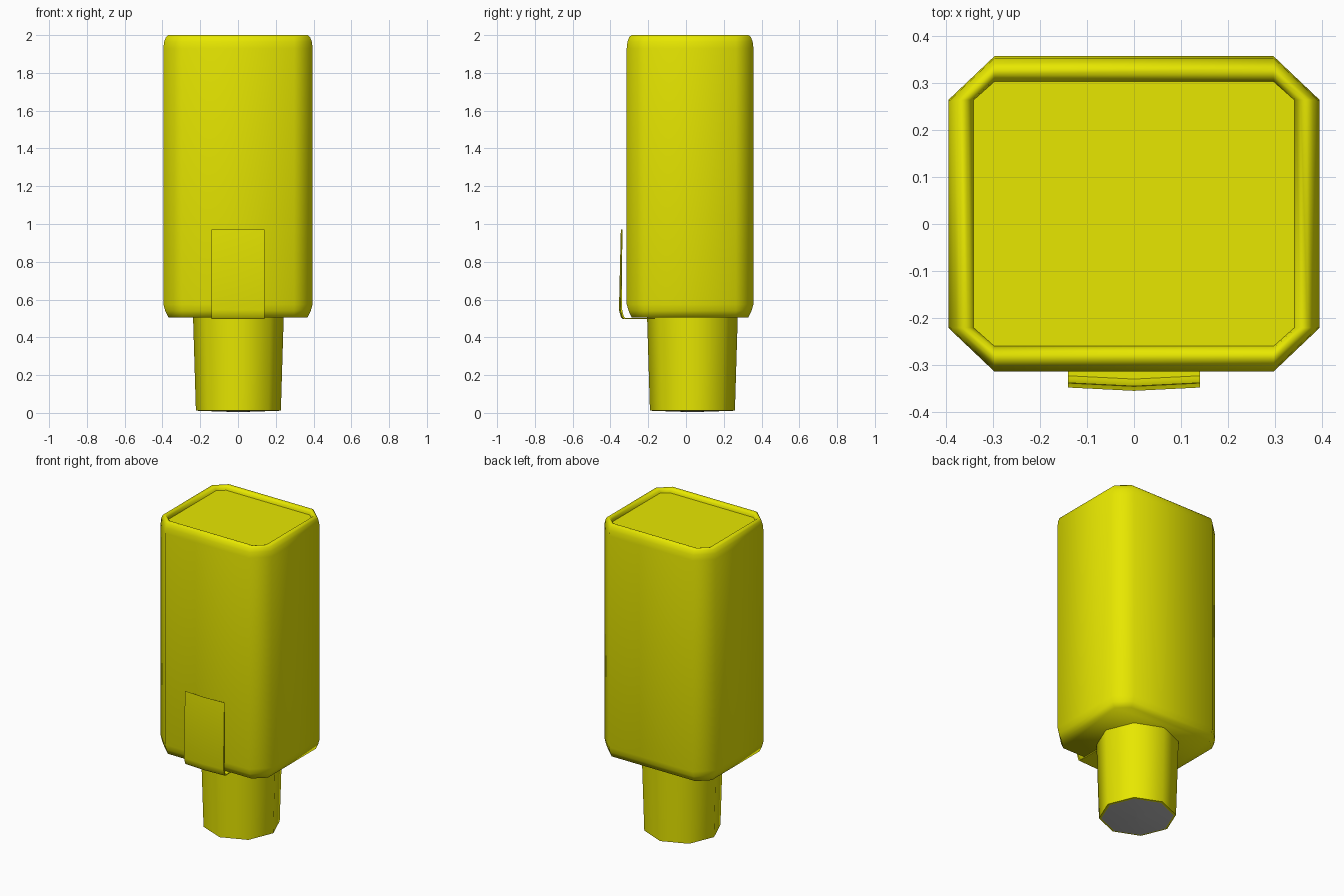
import bpy, bmesh, math

if "Cube" in bpy.data.objects:
    bpy.data.objects.remove(bpy.data.objects["Cube"])


def material(name, rgb):
    m = bpy.data.materials.new(name)
    m.diffuse_color = (*rgb, 1)
    m.use_nodes = True
    m.node_tree.nodes["Principled BSDF"].inputs["Base Color"].default_value = m.diffuse_color
    return m


YELLOW = material("yellow", (0.80, 0.80, 0.0))
GREY = material("grey", (0.5, 0.5, 0.5))


def finish(name, bm, mats, angle=50):
    bmesh.ops.recalc_face_normals(bm, faces=bm.faces)
    me = bpy.data.meshes.new(name)
    bm.to_mesh(me)
    bm.free()
    for m in mats:
        me.materials.append(m)
    ob = bpy.data.objects.new(name, me)
    bpy.context.collection.objects.link(ob)
    bpy.ops.object.select_all(action='DESELECT')
    ob.select_set(True)
    bpy.context.view_layer.objects.active = ob
    bpy.ops.object.shade_smooth_by_angle(angle=math.radians(angle))
    return ob


def loft(rings):
    """Skin a stack of equal-length rings and cap both ends."""
    bm = bmesh.new()
    loops = [[bm.verts.new(p) for p in r] for r in rings]
    for a, b in zip(loops, loops[1:]):
        n = len(a)
        for i in range(n):
            j = (i + 1) % n
            bm.faces.new((a[i], a[j], b[j], b[i]))
    bm.faces.new(loops[0][::-1])
    bm.faces.new(loops[-1])
    return bm


def body_ring(d, z):
    """Rectangle with cut corners, its sides pulled in by d."""
    cx, cb, cf = 0.297, 0.264, -0.221
    hx, yb, yf = 0.395 - d, 0.357 - d, -0.314 + d
    pts = [(cx, yf), (hx, cf), (hx, cb), (cx, yb),
           (-cx, yb), (-hx, cb), (-hx, cf), (-cx, yf)]
    return [(x, y, z) for x, y in pts]


# Body: rounded bottom edge, straight walls, rounded rim, sunken lid
profile = [(0.027, 0.505), (0.010, 0.54), (0, 0.575), (0, 1.93),
           (0.004, 1.965), (0.014, 1.99), (0.026, 2.0),
           (0.040, 1.997), (0.050, 1.988), (0.054, 1.972)]
finish("body", loft([body_ring(d, z) for d, z in profile]), [YELLOW], 73)


# Neck: tapered eight-sided plug with a grey, slightly pointed end
def neck_ring(r, z):
    return [(0.002 + r * math.cos(i * math.pi / 4),
             0.034 + r * math.sin(i * math.pi / 4), z) for i in range(8)]


bm = loft([neck_ring(0.001, 0.004), neck_ring(0.212, 0.011),
           neck_ring(0.225, 0.013), neck_ring(0.240, 0.51)])
for f in bm.faces:
    c = f.calc_center_median()
    if c.z < 0.0115 and math.hypot(c.x, c.y - 0.034) < 0.18:
        f.material_index = 1
finish("neck", bm, [YELLOW, GREY])

# Clip: thin bent plate, bowed slightly forward along its middle
outer = [(-0.165, 0.496), (-0.327, 0.496), (-0.337, 0.506),
         (-0.348, 0.545), (-0.338, 0.97)]
inner = [(-0.337, 0.97), (-0.339, 0.55), (-0.331, 0.515),
         (-0.323, 0.502), (-0.165, 0.502)]
section = outer + inner
finish("clip", loft([[(x, y - bow, z) for y, z in section]
                     for x, bow in ((-0.14, 0), (0, 0.007), (0.14, 0))]),
       [YELLOW], 40)
